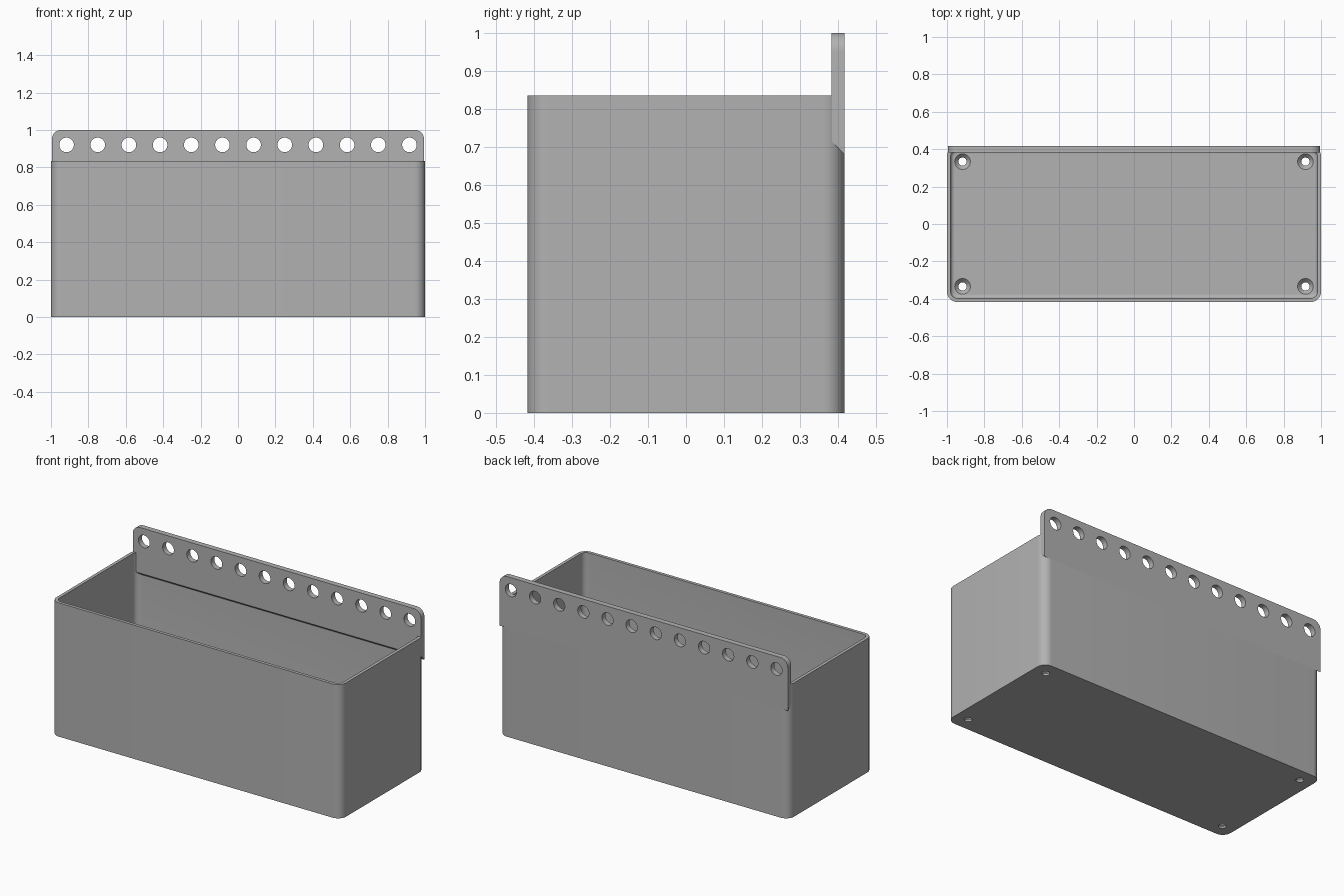
import bpy, bmesh, math
from mathutils import Matrix

old = bpy.data.objects.get("Cube")
if old:
    bpy.data.objects.remove(old, do_unlink=True)

HALF_X, HALF_Y, RIM = 1.0, 0.417, 0.835
WALL, FLOOR, RADIUS = 0.02, 0.033, 0.055
PITCH, HOLES = 1 / 6, 12

grey = bpy.data.materials.new("plain grey")
grey.use_nodes = True
colour = (0.445, 0.445, 0.445, 1)
grey.diffuse_color = colour
grey.node_tree.nodes["Principled BSDF"].inputs["Base Color"].default_value = colour


def finish(bm, name):
    bmesh.ops.recalc_face_normals(bm, faces=bm.faces)
    mesh = bpy.data.meshes.new(name)
    bm.to_mesh(mesh)
    bm.free()
    mesh.materials.append(grey)
    obj = bpy.data.objects.new(name, mesh)
    bpy.context.collection.objects.link(obj)
    return obj


def rounded_loop(bm, inset, z, steps=10):
    """Rounded rectangle of vertices, moved inward by inset."""
    r = max(RADIUS - inset, 0.012)
    cx, cy = HALF_X - inset - r, HALF_Y - inset - r
    verts = []
    for corner, (sx, sy) in enumerate([(1, 1), (-1, 1), (-1, -1), (1, -1)]):
        for i in range(steps + 1):
            a = math.pi / 2 * (corner + i / steps)
            verts.append(bm.verts.new((sx * cx + r * math.cos(a), sy * cy + r * math.sin(a), z)))
    return verts


def bridge(bm, a, b):
    n = len(a)
    for i in range(n):
        bm.faces.new((a[i], a[(i + 1) % n], b[(i + 1) % n], b[i]))


def cylinder(bm, r1, r2, depth, matrix):
    bmesh.ops.create_cone(bm, cap_ends=True, segments=40, radius1=r1, radius2=r2,
                          depth=depth, matrix=matrix)


def select(obj):
    bpy.ops.object.select_all(action='DESELECT')
    obj.select_set(True)
    bpy.context.view_layer.objects.active = obj


def cut(obj, cutter):
    mod = obj.modifiers.new("holes", 'BOOLEAN')
    mod.operation, mod.solver, mod.object = 'DIFFERENCE', 'EXACT', cutter
    select(obj)
    bpy.ops.object.modifier_apply(modifier=mod.name)
    bpy.data.objects.remove(cutter, do_unlink=True)


# Open box: outer wall, rim, inner wall and a small fillet down to the floor
bm = bmesh.new()
loops = [rounded_loop(bm, 0, 0), rounded_loop(bm, 0, RIM), rounded_loop(bm, WALL, RIM)]
fillet = 0.02
for i in range(6):
    a = math.pi / 2 * i / 5
    loops.append(rounded_loop(bm, WALL + fillet * (1 - math.cos(a)),
                              FLOOR + fillet * (1 - math.sin(a))))
for a, b in zip(loops, loops[1:]):
    bridge(bm, a, b)
bm.faces.new(loops[0])
bm.faces.new(loops[-1])
box = finish(bm, "box")

# Countersunk screw holes in the floor corners
bm = bmesh.new()
profile = [(0.022, -0.02), (0.022, 0.012), (0.042, FLOOR), (0.042, FLOOR + 0.03)]
for sx in (-1, 1):
    for sy in (-1, 1):
        rings = []
        for r, z in profile:
            rings.append([bm.verts.new((sx * PITCH * 5.5 + r * math.cos(t * math.pi / 16),
                                        sy * PITCH * 2 + r * math.sin(t * math.pi / 16), z))
                          for t in range(32)])
        for a, b in zip(rings, rings[1:]):
            bridge(bm, a, b)
        bm.faces.new(rings[0])
        bm.faces.new(rings[-1])
cut(box, finish(bm, "screw_hole_cutter"))

# Hanging panel: rounded top corners, sloped underside
FRONT, BACK, SIDE, TOP, CORNER = 0.383, 0.4175, 0.995, 1.0, 0.05
bm = bmesh.new()
sides = []
for y, bottom in ((FRONT, 0.715), (BACK, 0.68)):
    outline = [(-SIDE, bottom), (SIDE, bottom)]
    for sx, start in ((1, 0), (-1, math.pi / 2)):
        for i in range(11):
            a = start + math.pi / 2 * i / 10
            outline.append((sx * (SIDE - CORNER) + CORNER * math.cos(a),
                            TOP - CORNER + CORNER * math.sin(a)))
    sides.append([bm.verts.new((x, y, z)) for x, z in outline])
    bm.faces.new(sides[-1])
bridge(bm, *sides)
panel = finish(bm, "hanging_panel")

# Row of mounting holes through the panel
bm = bmesh.new()
for i in range(HOLES):
    x = (i - (HOLES - 1) / 2) * PITCH
    cylinder(bm, 0.039, 0.039, 0.2, Matrix.Translation((x, 0.4, 0.92))
             @ Matrix.Rotation(math.pi / 2, 4, 'X'))
cut(panel, finish(bm, "panel_hole_cutter"))

for obj in (box, panel):
    select(obj)
    bpy.ops.object.shade_smooth_by_angle(angle=math.radians(30))
